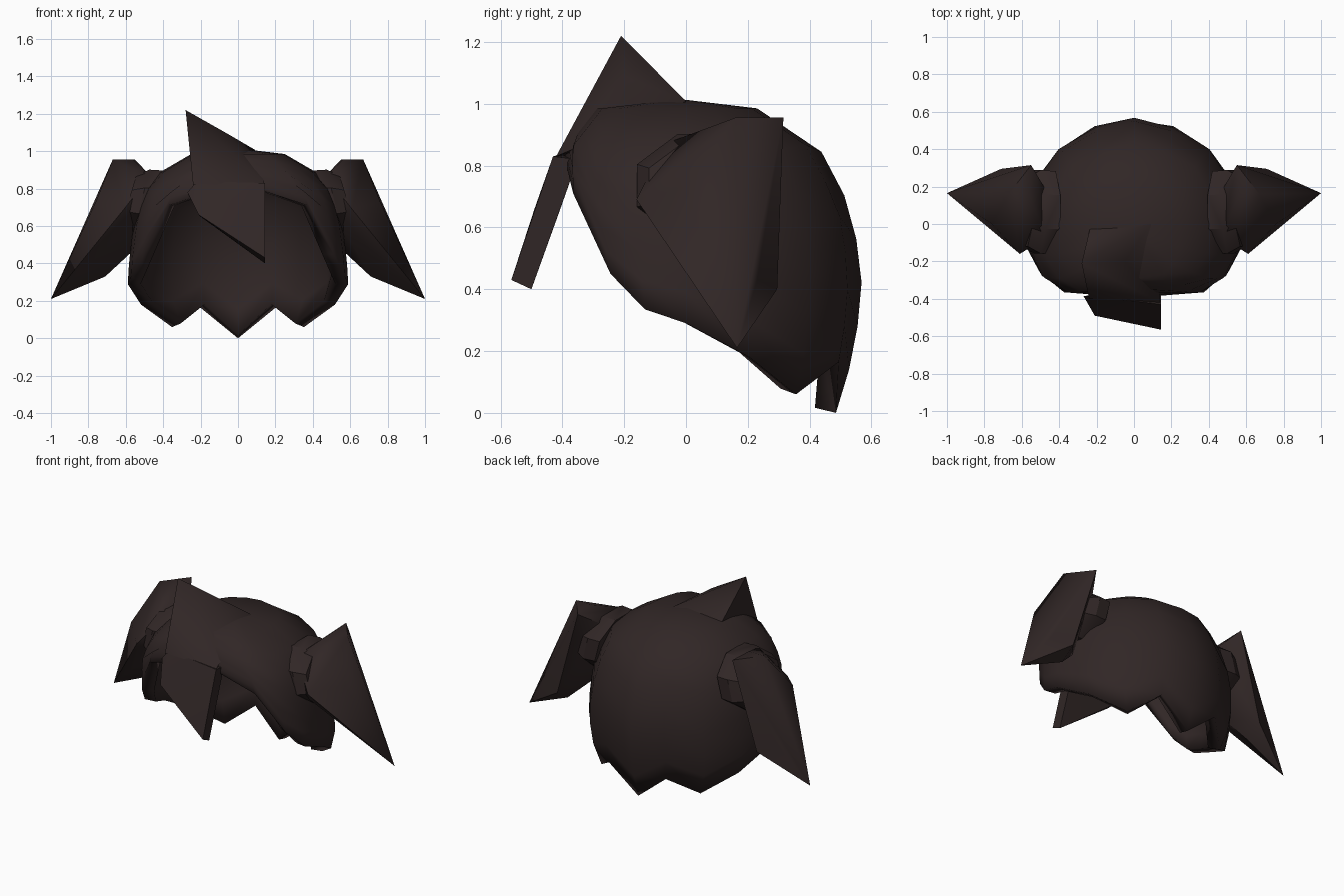
import bpy, bmesh, math

cube = bpy.data.objects.get("Cube")
if cube:
    bpy.data.objects.remove(cube, do_unlink=True)

COLOUR = (0.030, 0.0195, 0.019, 1)
hair = bpy.data.materials.new("dark brown hair")
hair.use_nodes = True
hair.diffuse_color = COLOUR
bsdf = hair.node_tree.nodes["Principled BSDF"]
bsdf.inputs["Base Color"].default_value = COLOUR
bsdf.inputs["Roughness"].default_value = 0.8


def finish(name, bm, angle):
    mesh = bpy.data.meshes.new(name)
    bm.to_mesh(mesh)
    bm.free()
    mesh.materials.append(hair)
    obj = bpy.data.objects.new(name, mesh)
    bpy.context.collection.objects.link(obj)
    bpy.ops.object.select_all(action='DESELECT')
    obj.select_set(True)
    bpy.context.view_layer.objects.active = obj
    bpy.ops.object.shade_smooth_by_angle(angle=math.radians(angle))
    return obj


def hull(name, points, side=1, angle=58):
    """Faceted lock wrapped around its corner points."""
    bm = bmesh.new()
    for x, y, z in points:
        bm.verts.new((x * side, y, z))
    out = bmesh.ops.convex_hull(bm, input=bm.verts)
    loose = {g for g in out["geom_interior"] + out["geom_unused"]
             if isinstance(g, bmesh.types.BMVert)}
    bmesh.ops.delete(bm, geom=list(loose), context='VERTS')
    bmesh.ops.recalc_face_normals(bm, faces=bm.faces)
    return finish(name, bm, angle)


# Head outline at several heights: z, half width, front y, back y
RINGS = [(0.0, 0.48, -0.25, 0.485), (0.165, 0.56, -0.28, 0.535),
         (0.28, 0.59, -0.30, 0.555), (0.445, 0.58, -0.33, 0.57),
         (0.66, 0.55, -0.39, 0.535), (0.86, 0.465, -0.395, 0.43),
         (0.985, 0.25, -0.29, 0.23)]
# Hem height of each column from the front round to the back
HEM = [0.83, 0.71, 0.45, 0.335, 0.29, 0.18, 0.06, 0.165, 0.0]
COLS, ROWS = 16, 7


def outline(z):
    for low, high in zip(RINGS, RINGS[1:]):
        if z <= high[0]:
            t = (z - low[0]) / (high[0] - low[0])
            return [a + (b - a) * t for a, b in zip(low[1:], high[1:])]
    return RINGS[-1][1:]


def head_point(col, z):
    width, front, back = outline(z)
    a = math.tau * col / COLS
    s, c = math.sin(a), math.cos(a)
    # The front half is boxier than the back, less so near the crown
    power = (0.36 if z < 0.8 else 0.5) if c > 0.01 else 1.06
    x = width * math.copysign(abs(s) ** power, s) if abs(s) > 0.01 else 0
    y = front * c ** 0.88 if c > 0.01 else back * -c
    return x, y, z


# Hair cap: open at the face, with a toothed hem at the back
bm = bmesh.new()
crown = bm.verts.new((0, -0.02, 1.015))
columns = []
for col in range(COLS):
    hem = HEM[min(col, COLS - col)]
    top = RINGS[-1][0]
    columns.append([bm.verts.new(head_point(col, top + (hem - top) * r / ROWS))
                    for r in range(ROWS + 1)])
for col in range(COLS):
    a, b = columns[col], columns[(col + 1) % COLS]
    bm.faces.new((crown, a[0], b[0]))
    for r in range(ROWS):
        bm.faces.new((a[r], a[r + 1], b[r + 1], b[r]))
cap = finish("hair_cap", bm, 55)
shell = cap.modifiers.new("thickness", 'SOLIDIFY')
shell.thickness = 0.07
shell.offset = -1

# Raised lock on the crown
hull("crown_spike", [(-0.28, -0.21, 1.22), (-0.05, -0.20, 1.09),
                     (0.09, 0.0, 1.008), (-0.23, 0.0, 0.95),
                     (0.14, -0.42, 0.83), (-0.24, -0.40, 0.82)], angle=70)

# Slanted fringe over the forehead
hull("fringe", [(-0.27, -0.385, 0.78), (-0.22, -0.385, 0.84),
                (-0.21, -0.49, 0.66), (-0.20, -0.41, 0.65),
                (0.145, -0.565, 0.43), (0.145, -0.50, 0.40),
                (0.145, -0.43, 0.83), (0.145, -0.35, 0.82)], angle=40)

for side, label in ((1, "left"), (-1, "right")):
    # Gathered band where the bunch meets the head
    band = []
    for k in range(8):
        a = math.tau * (k + 0.5) / 8
        for x, size in ((0.39, 1.0), (0.47, 1.03), (0.54, 0.85)):
            band.append((x + 0.045 * (1 - math.sin(a)),
                         0.065 + 0.235 * size * math.cos(a),
                         0.735 + 0.175 * size * math.sin(a)))
    hull(label + "_bunch_band", band, side, 30)

    # Flared bunch ending in a point
    hull(label + "_bunch", [(0.55, 0.315, 0.955), (0.67, 0.16, 0.955),
                            (0.56, 0.16, 0.955), (0.71, 0.295, 0.40),
                            (0.71, 0.19, 0.33), (1.0, 0.165, 0.21),
                            (0.83, 0.23, 0.43), (0.76, 0.0, 0.73),
                            (0.47, -0.07, 0.87), (0.61, -0.16, 0.69),
                            (0.53, -0.09, 0.64), (0.57, 0.12, 0.46),
                            (0.47, 0.18, 0.86)], side)
